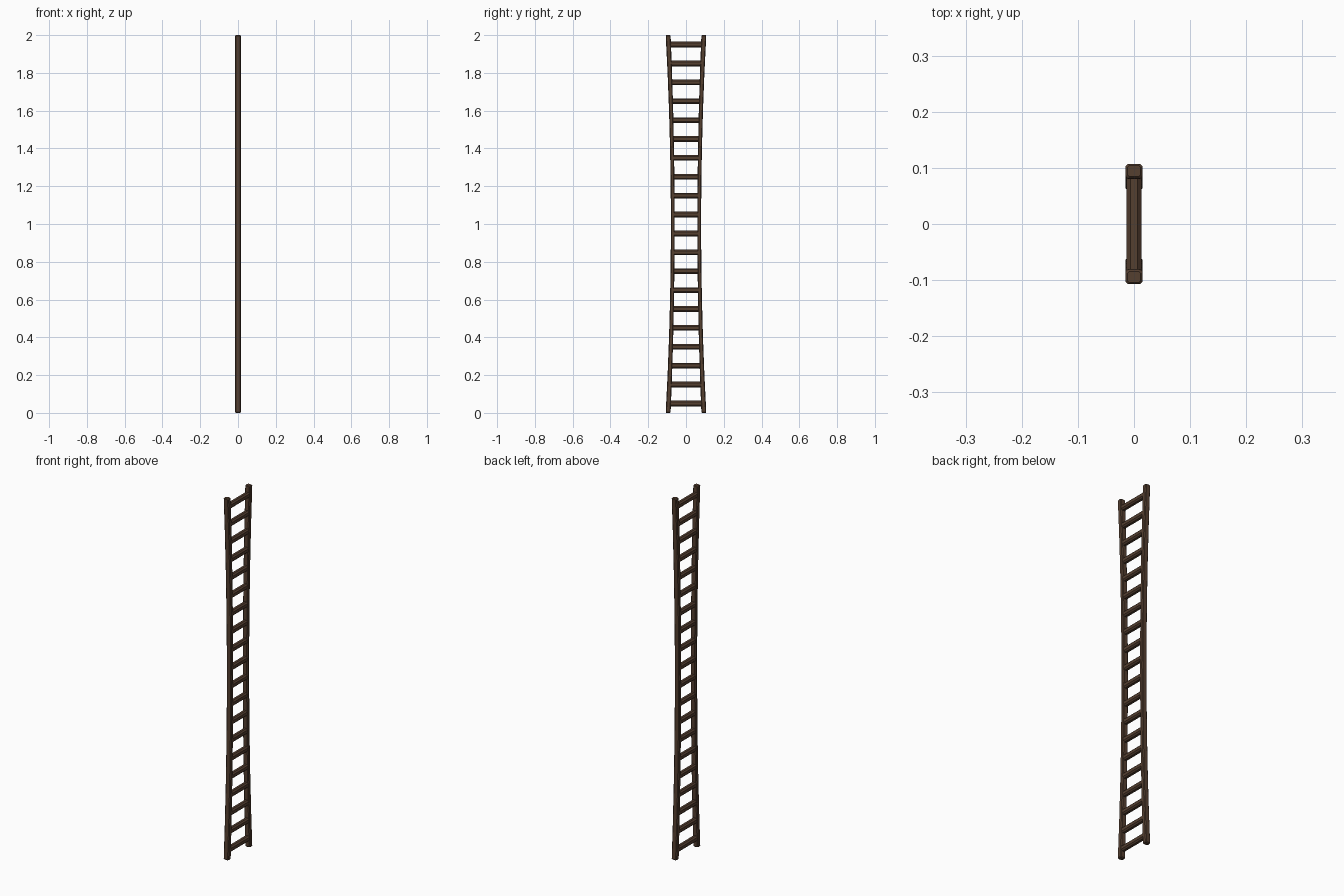
import bpy, bmesh

if "Cube" in bpy.data.objects:
    bpy.data.objects.remove(bpy.data.objects["Cube"])

wood = bpy.data.materials.new("dark_wood")
wood.diffuse_color = (0.09, 0.05, 0.03, 1)
wood.use_nodes = True
wood.node_tree.nodes["Principled BSDF"].inputs["Base Color"].default_value = wood.diffuse_color


def rail_y(z):
    # rails bow inwards towards mid height
    return 0.070 + 0.0245 * (z - 1) ** 2


def rail_w(z):
    return 0.020 + 0.006 * (z - 1) ** 2


def octagon(w, h, c):
    # rectangle outline with chamfered corners
    a, b = w / 2, h / 2
    return [(a, -b + c), (a, b - c), (a - c, b), (-a + c, b),
            (-a, b - c), (-a, -b + c), (-a + c, -b), (a - c, -b)]


def loft(name, rings):
    bm = bmesh.new()
    loops = [[bm.verts.new(p) for p in ring] for ring in rings]
    for lo, hi in zip(loops, loops[1:]):
        for i in range(8):
            j = (i + 1) % 8
            bm.faces.new((lo[i], lo[j], hi[j], hi[i]))
    bm.faces.new(loops[0][::-1])
    bm.faces.new(loops[-1])
    bmesh.ops.recalc_face_normals(bm, faces=bm.faces)
    me = bpy.data.meshes.new(name)
    bm.to_mesh(me)
    bm.free()
    me.materials.append(wood)
    ob = bpy.data.objects.new(name, me)
    bpy.context.collection.objects.link(ob)
    return ob


# Side rails with small end chamfers
heights = [0, 0.004] + [i * 0.2 for i in range(1, 10)] + [1.996, 2]
for side, name in ((-1, "left_rail"), (1, "right_rail")):
    rings = []
    for z in heights:
        inset = 0.006 if z in (0, 2) else 0
        sec = octagon(0.03 - inset, rail_w(z) - inset, 0.004)
        rings.append([(x, y + side * rail_y(z), z) for x, y in sec])
    loft(name, rings)

# Rungs, ends buried in the rails
for i in range(20):
    z0 = 0.05 + 0.1 * i
    half = rail_y(z0)
    sec = octagon(0.027, 0.03, 0.007)
    loft(f"rung_{i + 1:02d}", [[(x, y, z0 + z) for x, z in sec] for y in (-half, half)])
